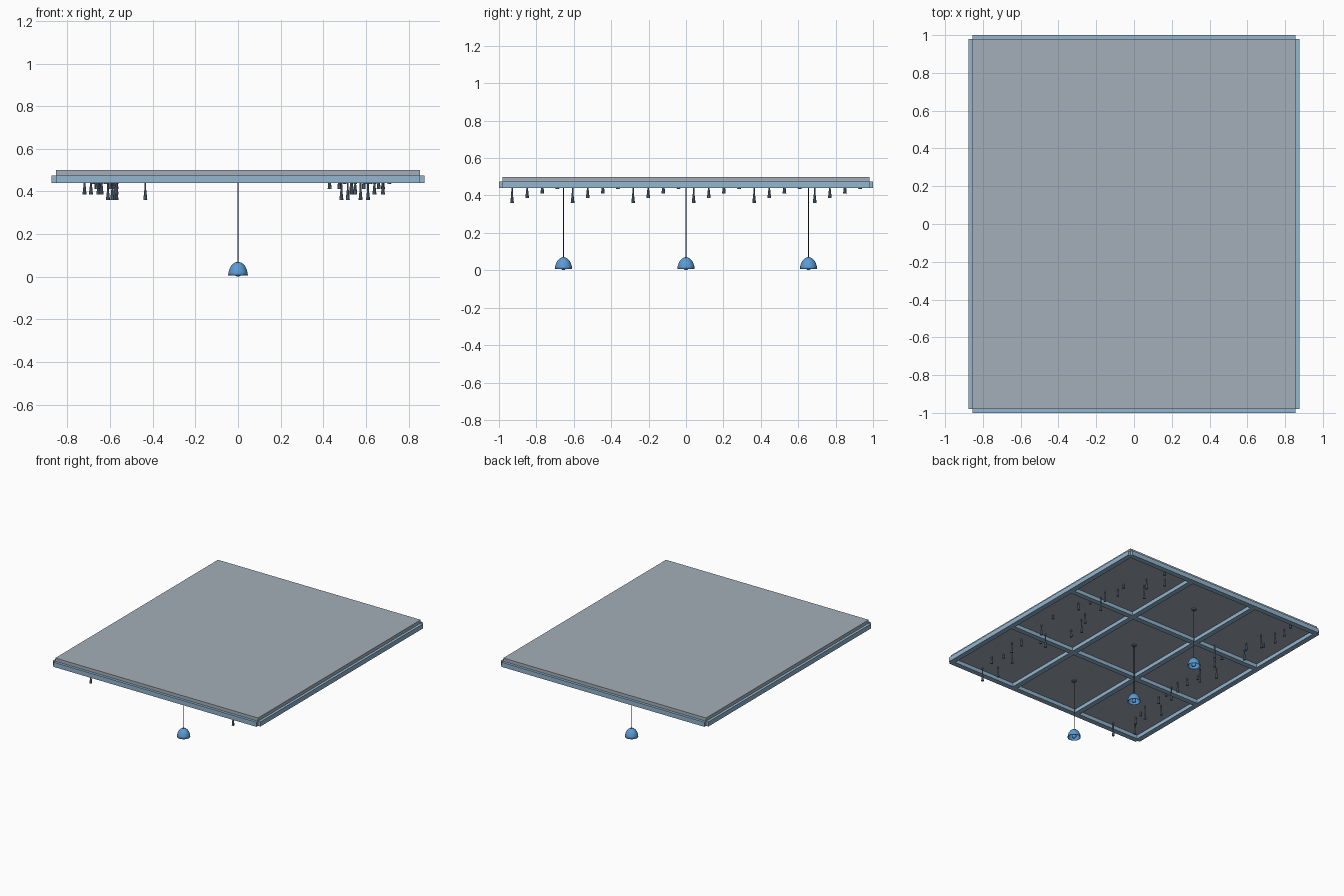
import bpy, bmesh
from mathutils import Matrix

cube = bpy.data.objects.get("Cube")
if cube:
    bpy.data.objects.remove(cube)


def material(name, rgb):
    lin = [((c / 255 + 0.055) / 1.055) ** 2.4 for c in rgb] + [1]
    m = bpy.data.materials.new(name)
    m.use_nodes = True
    m.diffuse_color = lin
    m.node_tree.nodes["Principled BSDF"].inputs["Base Color"].default_value = lin
    return m


GREY = material("ceiling grey", (164, 175, 184))
PALE = material("beam pale blue", (146, 182, 208))
BLUE = material("lamp blue", (91, 155, 213))
SLATE = material("spot slate", (106, 128, 146))
DARK = material("cord dark", (48, 54, 66))


def finish(name, bm, mat, smooth=False):
    bmesh.ops.recalc_face_normals(bm, faces=bm.faces)
    me = bpy.data.meshes.new(name)
    bm.to_mesh(me)
    bm.free()
    me.materials.append(mat)
    ob = bpy.data.objects.new(name, me)
    bpy.context.collection.objects.link(ob)
    if smooth:
        bpy.ops.object.select_all(action="DESELECT")
        ob.select_set(True)
        bpy.context.view_layer.objects.active = ob
        bpy.ops.object.shade_smooth_by_angle()
    return ob


def box(name, centre, size, mat):
    bm = bmesh.new()
    bmesh.ops.create_cube(bm, size=1, matrix=Matrix.Translation(centre) @ Matrix.Diagonal((*size, 1)))
    return finish(name, bm, mat)


def cone(bm, x, y, z0, z1, r0, r1, sides):
    bmesh.ops.create_cone(bm, cap_ends=True, segments=sides, radius1=r0, radius2=r1,
                          depth=z1 - z0, matrix=Matrix.Translation((x, y, (z0 + z1) / 2)))


# Ceiling slab
HX, HY, UNDER, TOP = 0.855, 0.98, 0.468, 0.5
box("ceiling_slab", (0, 0, (UNDER + TOP) / 2), (2 * HX, 2 * HY, TOP - UNDER), GREY)

# Grid of beams, the outer ones centred on the slab edges
for k in (-1, -1 / 3, 1 / 3, 1):
    box("long_beam", (k * HX, 0, 0.4575), (0.04, 2 * HY, 0.035), PALE)
    box("cross_beam", (0, k * HY, 0.4575), (2 * HX, 0.04, 0.035), PALE)

# Pendant lamps
SHADE = [(0.046, 0.006), (0.045, 0.02), (0.04, 0.037), (0.031, 0.053), (0.018, 0.065), (0.005, 0.07)]
for y in (-0.655, 0, 0.655):
    bm = bmesh.new()
    verts = [bm.verts.new((r, y, z)) for r, z in SHADE]
    edges = [bm.edges.new(p) for p in zip(verts, verts[1:])]
    bmesh.ops.spin(bm, geom=verts + edges, cent=(0, y, 0), axis=(0, 0, 1), angle=6.283185, steps=24)
    bmesh.ops.remove_doubles(bm, verts=bm.verts, dist=0.0005)
    shade = finish("lamp_shade", bm, BLUE, True)
    shell = shade.modifiers.new("shell", "SOLIDIFY")
    shell.thickness = 0.003

    bm = bmesh.new()
    bmesh.ops.create_uvsphere(bm, u_segments=16, v_segments=8, radius=0.016,
                              matrix=Matrix.Translation((0, y, 0.016)))
    finish("lamp_bulb", bm, BLUE, True)

    bm = bmesh.new()
    cone(bm, 0, y, 0.066, UNDER, 0.002, 0.002, 8)
    finish("lamp_cord", bm, DARK)
    bm = bmesh.new()
    cone(bm, 0, y, UNDER - 0.008, UNDER, 0.017, 0.017, 20)
    finish("lamp_canopy", bm, SLATE, True)

# Scattered hanging spots, one per row on each side, in four repeating lengths
LEFT = [.61, .535, .66, .62, .61, .68, .66, .55, .575, .68, .475, .71,
        .515, .55, .68, .64, .61, .64, .59, .605, .485, .53, .43, .5]
RIGHT = [.59, .72, .66, .64, .61, .69, .6, .6, .58, .57, .59, .62,
         .57, .655, .57, .57, .435, .64, .59, .68, .59, .65, .665, .655]
DROPS = (0.36, 0.386, 0.411, 0.435)
for name, side, row in (("left_spots", 1, LEFT), ("right_spots", -1, RIGHT)):
    bm = bmesh.new()
    for i, x in enumerate(row):
        y, low = -0.93 + 0.0809 * i, DROPS[i % 4]
        height = min(0.05, UNDER - low - 0.004)
        cone(bm, side * x, y, low, low + height, 0.01, 0.0045, 10)
        cone(bm, side * x, y, low + height, UNDER, 0.0045, 0.0035, 8)
    finish(name, bm, SLATE, True)
